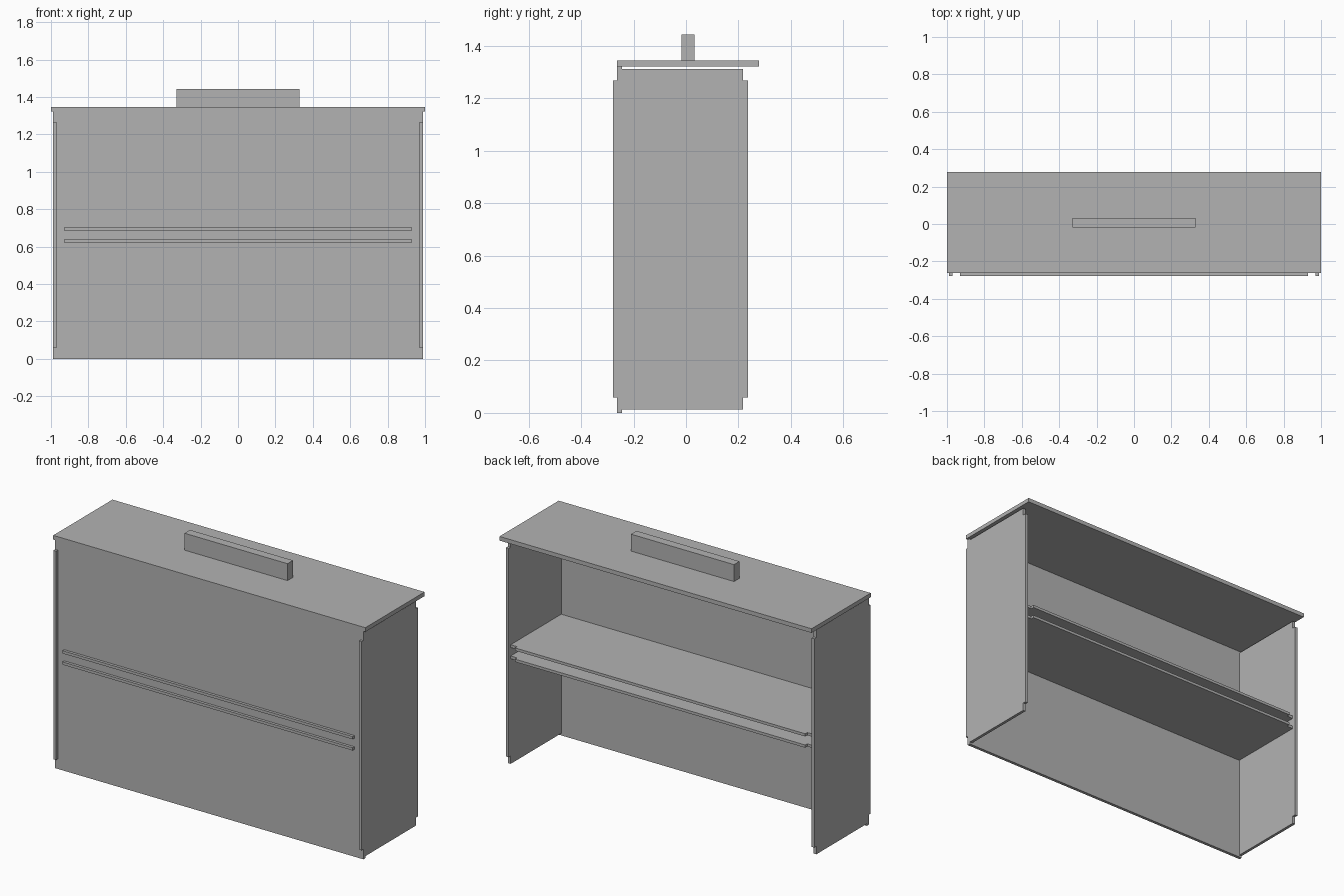
import bpy
import bmesh

cube = bpy.data.objects.get("Cube")
if cube:
    bpy.data.objects.remove(cube, do_unlink=True)

grey = bpy.data.materials.new("plain grey")
grey.use_nodes = True
colour = (0.45, 0.45, 0.45, 1)
grey.diffuse_color = colour
grey.node_tree.nodes["Principled BSDF"].inputs["Base Color"].default_value = colour


def finish(name, bm):
    mesh = bpy.data.meshes.new(name)
    bmesh.ops.recalc_face_normals(bm, faces=bm.faces[:])
    bm.to_mesh(mesh)
    bm.free()
    mesh.materials.append(grey)
    obj = bpy.data.objects.new(name, mesh)
    bpy.context.collection.objects.link(obj)
    return obj


def extrude_outline(name, points, direction):
    """Make a flat board from its outline and thickness vector."""
    bm = bmesh.new()
    face = bm.faces.new([bm.verts.new(p) for p in points])
    ext = bmesh.ops.extrude_face_region(bm, geom=[face])
    moved = [v for v in ext["geom"] if isinstance(v, bmesh.types.BMVert)]
    bmesh.ops.translate(bm, verts=moved, vec=direction)
    return finish(name, bm)


def box(name, x, y, z):
    pts = [(x[0], y[0], z[0]), (x[1], y[0], z[0]),
           (x[1], y[1], z[0]), (x[0], y[1], z[0])]
    return extrude_outline(name, pts, (0, 0, z[1] - z[0]))


def tabbed(a, b, tab_a, tab_b):
    """Outline spanning a and b, with narrower tabs past both ends of a."""
    return [(a[0], b[0]), (a[1], b[0]), (a[1], tab_b[0]), (tab_a[1], tab_b[0]),
            (tab_a[1], tab_b[1]), (a[1], tab_b[1]), (a[1], b[1]), (a[0], b[1]),
            (a[0], tab_b[1]), (tab_a[0], tab_b[1]), (tab_a[0], tab_b[0]), (a[0], tab_b[0])]


depth = (-0.245, 0.218)
tab_depth = (-0.279, 0.237)
inner, outer = 0.971, 0.988

# Top board, its handle and the front panel
box("top_board", (-1, 1), (-0.263, 0.279), (1.321, 1.345))
box("handle", (-0.33, 0.33), (-0.018, 0.032), (1.345, 1.443))
box("front_panel", (-outer, outer), (-0.263, -0.245), (0, 1.321))

# Side panels with tabs along the front and back edges
side = tabbed(depth, (0.012, 1.311), tab_depth, (0.058, 1.267))
for name, sign in (("left_side", 1), ("right_side", -1)):
    extrude_outline(name, [(sign * inner, y, z) for y, z in side],
                    (sign * (outer - inner), 0, 0))

# Pair of shelves whose tabs pass through the front panel
shelf = tabbed(depth, (-inner, inner), tab_depth, (-0.93, 0.93))
for name, z in (("lower_shelf", 0.621), ("upper_shelf", 0.686)):
    extrude_outline(name, [(x, y, z) for y, x in shelf], (0, 0, 0.016))
